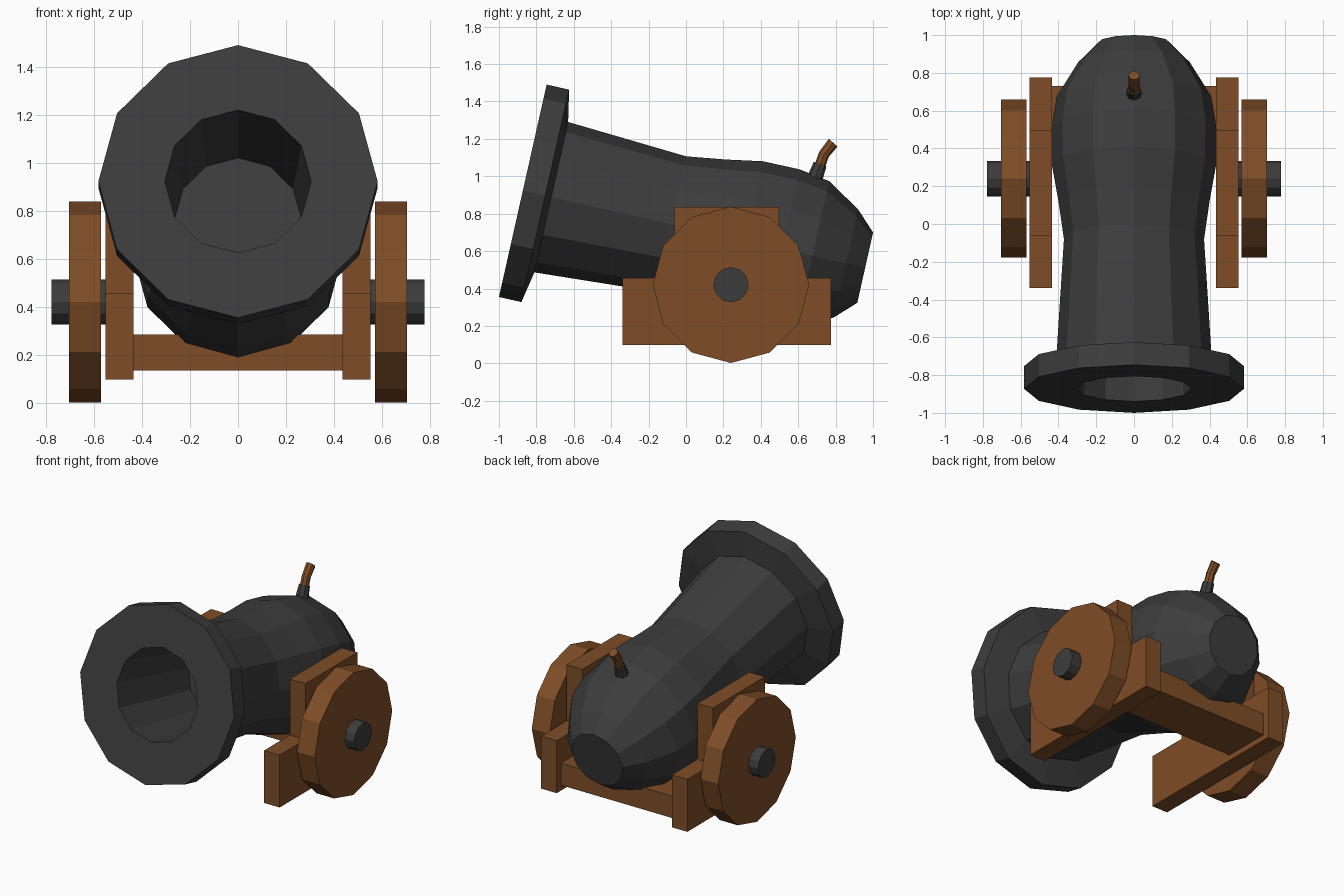
import bpy, bmesh, math
from mathutils import Vector, Matrix

if "Cube" in bpy.data.objects:
    bpy.data.objects.remove(bpy.data.objects["Cube"])


def material(name, rgb):
    m = bpy.data.materials.new(name)
    m.diffuse_color = (*rgb, 1)
    m.use_nodes = True
    m.node_tree.nodes["Principled BSDF"].inputs["Base Color"].default_value = m.diffuse_color
    return m


IRON = material("dark iron", (0.046, 0.046, 0.046))
WOOD = material("brown wood", (0.21, 0.075, 0.02))


def finish(bm, name, mat):
    bmesh.ops.recalc_face_normals(bm, faces=bm.faces)
    me = bpy.data.meshes.new(name)
    bm.to_mesh(me)
    bm.free()
    me.materials.append(mat)
    ob = bpy.data.objects.new(name, me)
    bpy.context.collection.objects.link(ob)
    return ob


def sweep(name, rings, side, mat, n=12):
    """Skin capped n-gon rings (centre, normal, radius); side is the shared ring axis."""
    bm = bmesh.new()
    loops = []
    for c, normal, r in rings:
        u = Vector(side)
        v = u.cross(Vector(normal).normalized())
        loops.append([bm.verts.new(Vector(c) + r * (math.cos(a) * u + math.sin(a) * v))
                      for a in (2 * math.pi * i / n for i in range(n))])
    for a, b in zip(loops, loops[1:]):
        for i in range(n):
            j = (i + 1) % n
            bm.faces.new((a[i], a[j], b[j], b[i]))
    bm.faces.new(loops[0])
    bm.faces.new(loops[-1])
    return finish(bm, name, mat)


def prism(name, outline, x0, x1, mat):
    """Extrude a (y, z) outline from x0 to x1."""
    bm = bmesh.new()
    f = bm.faces.new([bm.verts.new((x0, y, z)) for y, z in outline])
    g = bmesh.ops.extrude_face_region(bm, geom=[f])
    bmesh.ops.translate(bm, vec=(x1 - x0, 0, 0),
                        verts=[v for v in g["geom"] if isinstance(v, bmesh.types.BMVert)])
    return finish(bm, name, mat)


# Barrel: profile (distance behind muzzle, radius), from bore floor around to breech
muzzle = Vector((0, -0.8725, 0.9225))
axis = Vector((0, 0.976, -0.219)).normalized()
profile = [(0.735, 0.265), (0, 0.305), (0, 0.582), (0.123, 0.582), (0.156, 0.412),
           (0.811, 0.371), (1.018, 0.400), (1.217, 0.435), (1.418, 0.436),
           (1.587, 0.409), (1.771, 0.296), (1.876, 0.193)]
sweep("barrel", [(muzzle + axis * t, axis, r) for t, r in profile], (1, 0, 0), IRON)

# Fuse socket and bent fuse
lean = (0, 0.34, 0.94)
sweep("fuse_socket", [((0, 0.682, 0.97), lean, 0.043), ((0, 0.717, 1.065), lean, 0.036)],
      (1, 0, 0), IRON, 8)
sweep("fuse", [((0, 0.71, 1.04), lean, 0.029), ((0, 0.738, 1.118), (0, 0.5, 0.87), 0.029),
               ((0, 0.787, 1.18), (0, 0.68, 0.73), 0.031)], (1, 0, 0), WOOD, 8)

# Carriage cheeks, wheels and axle stubs on both sides
cheek = [(-0.34, 0.097), (0.775, 0.097), (0.775, 0.455), (0.498, 0.455),
         (0.498, 0.837), (-0.062, 0.837), (-0.062, 0.455), (-0.34, 0.455)]
for s, label in ((1, "right"), (-1, "left")):
    prism("cheek_" + label, cheek, s * 0.435, s * 0.553, WOOD)
    for part, x0, x1, r, mat in (("wheel_", 0.57, 0.705, 0.418, WOOD),
                                 ("axle_", 0.50, 0.778, 0.094, IRON)):
        sweep(part + label, [((s * x, 0.24, 0.42), (1, 0, 0), r) for x in (x0, x1)],
              (0, 0, 1), mat)

# Crossbar joining the cheeks
prism("crossbar", [(0.40, 0.135), (0.73, 0.135), (0.73, 0.285), (0.40, 0.285)],
      -0.44, 0.44, WOOD)
